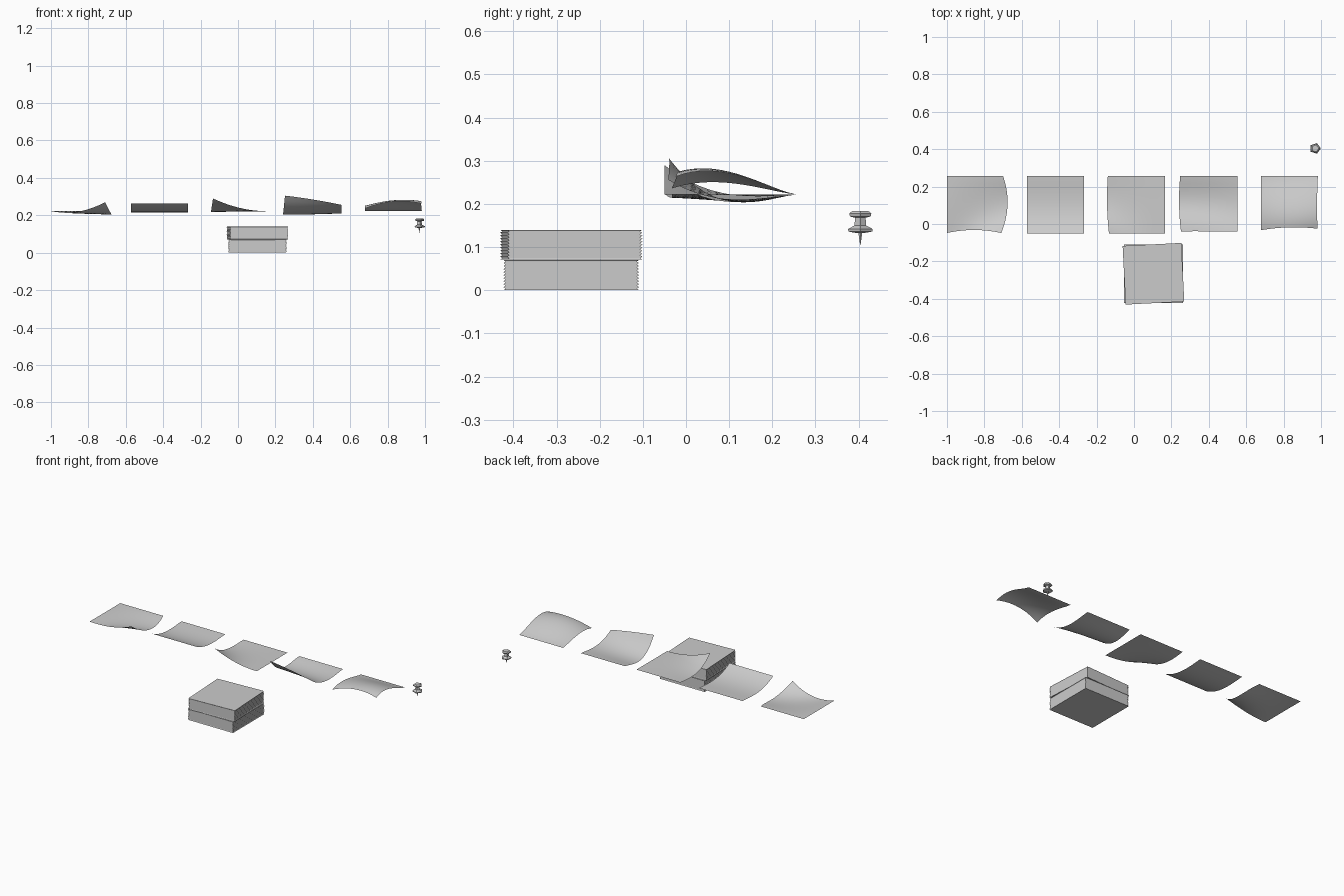
import bpy, math

if "Cube" in bpy.data.objects:
    bpy.data.objects.remove(bpy.data.objects["Cube"])

def make_object(name, verts, faces, smooth=False):
    me = bpy.data.meshes.new(name)
    me.from_pydata(verts, [], faces)
    me.update()
    for p in me.polygons:
        p.use_smooth = smooth
    ob = bpy.data.objects.new(name, me)
    bpy.context.collection.objects.link(ob)
    return ob

def quad(a, b, c, t):
    # parabola through three values at t = 0, 0.5, 1
    return a * (2*t-1) * (t-1) + 4 * b * t * (1-t) + c * t * (2*t-1)

# Loose curled notes: heights are 3x3 (back, middle, front rows; left to right)
N = 14
B = 0.222
def curled_note(name, x0, x1, heights, left=(0, 0, 0), right=(0, 0, 0), front=(-.05,)*3):
    verts, faces = [], []
    for j in range(N + 1):
        v = j / N
        xl, xr = x0 + quad(*left, v), x1 + quad(*right, v)
        for i in range(N + 1):
            u = i / N
            y = 0.256 + (quad(*front, u) - 0.256) * v
            z = quad(*[quad(*row, u) for row in heights], v ** 1.35)
            verts.append((xl + (xr - xl) * u, y, z))
    for j in range(N):
        for i in range(N):
            a = j * (N + 1) + i
            faces.append((a, a + N + 1, a + N + 2, a + 1))
    return make_object(name, verts, faces, True)

back = (B, B, B)
curled_note("note_right_corner_curl", -1.0, -0.70,
            (back, (B, .209, .208), (B, .220, .270)),
            right=(0, .024, -.010), front=(-.048, -.032, -.048))
curled_note("note_even_curl", -0.573, -0.268,
            (back, (.220,)*3, (.263,)*3))
curled_note("note_left_corner_curl", -0.14, 0.166,
            (back, (.228, B, B), (.290, .238, B)), left=(0, -.004, .006))
curled_note("note_tilted_curl", 0.247, 0.553,
            (back, (.212, .211, .213), (.305, .284, .256)),
            left=(0, -.006, .004), front=(-.039, -.039, -.041))
curled_note("note_arched", 0.678, 0.983,
            (back, (.250, .274, .273), (.236, .273, .263)),
            right=(0, -.004, -.002), front=(-.033, -.018, -.025))

# Note pads: square stacks with pleated paper edges
def pad(name, z0, z1, angle, half, inset=0.005, layers=10):
    verts, faces = [], []
    rings = 2 * layers + 1
    ca, sa = math.cos(angle), math.sin(angle)
    for k in range(rings):
        h = half - (inset if k % 2 else 0)
        z = z0 + (z1 - z0) * k / (rings - 1)
        for sx, sy in ((-1, -1), (1, -1), (1, 1), (-1, 1)):
            x, y = sx * h, sy * h
            verts.append((0.104 + x*ca - y*sa, -0.266 + x*sa + y*ca, z))
    for k in range(rings - 1):
        for i in range(4):
            a, b = 4*k + i, 4*k + (i + 1) % 4
            faces.append((a, b, b + 4, a + 4))
    faces += [(3, 2, 1, 0), tuple(range(4*rings - 4, 4*rings))]
    ob = make_object(name, verts, faces, True)
    # crisp corners and rims, soft pleats
    for e in ob.data.edges:
        a, b = sorted(e.vertices)
        e.use_edge_sharp = b - a == 4 or b < 4 or a >= 4*rings - 4
    return ob

pad("lower_pad", 0.0, 0.07, 0.0, 0.157)
pad("upper_pad", 0.071, 0.14, math.radians(2.9), 0.157)

# Five-sided push pin: lathed profile (radius, height)
def lathe(name, cx, cy, profile, n=5):
    verts, faces = [], []
    for r, z in profile:
        for i in range(n):
            t = 2 * math.pi * i / n
            verts.append((cx + r*math.cos(t), cy + r*math.sin(t), z))
    for k in range(len(profile) - 1):
        for i in range(n):
            a, b = k*n + i, k*n + (i + 1) % n
            faces.append((a, b, b + n, a + n))
    faces += [tuple(range(n))[::-1], tuple(range(len(verts) - n, len(verts)))]
    return make_object(name, verts, faces)

PX, PY = 0.969, 0.404
lathe("pin_grip", PX, PY, [(.012, .133), (.029, .136), (.030, .142), (.014, .150),
                           (.013, .168), (.025, .171), (.027, .178), (.019, .184)])
lathe("pin_needle", PX, PY, [(.0005, .105), (.004, .128), (.004, .135)])
